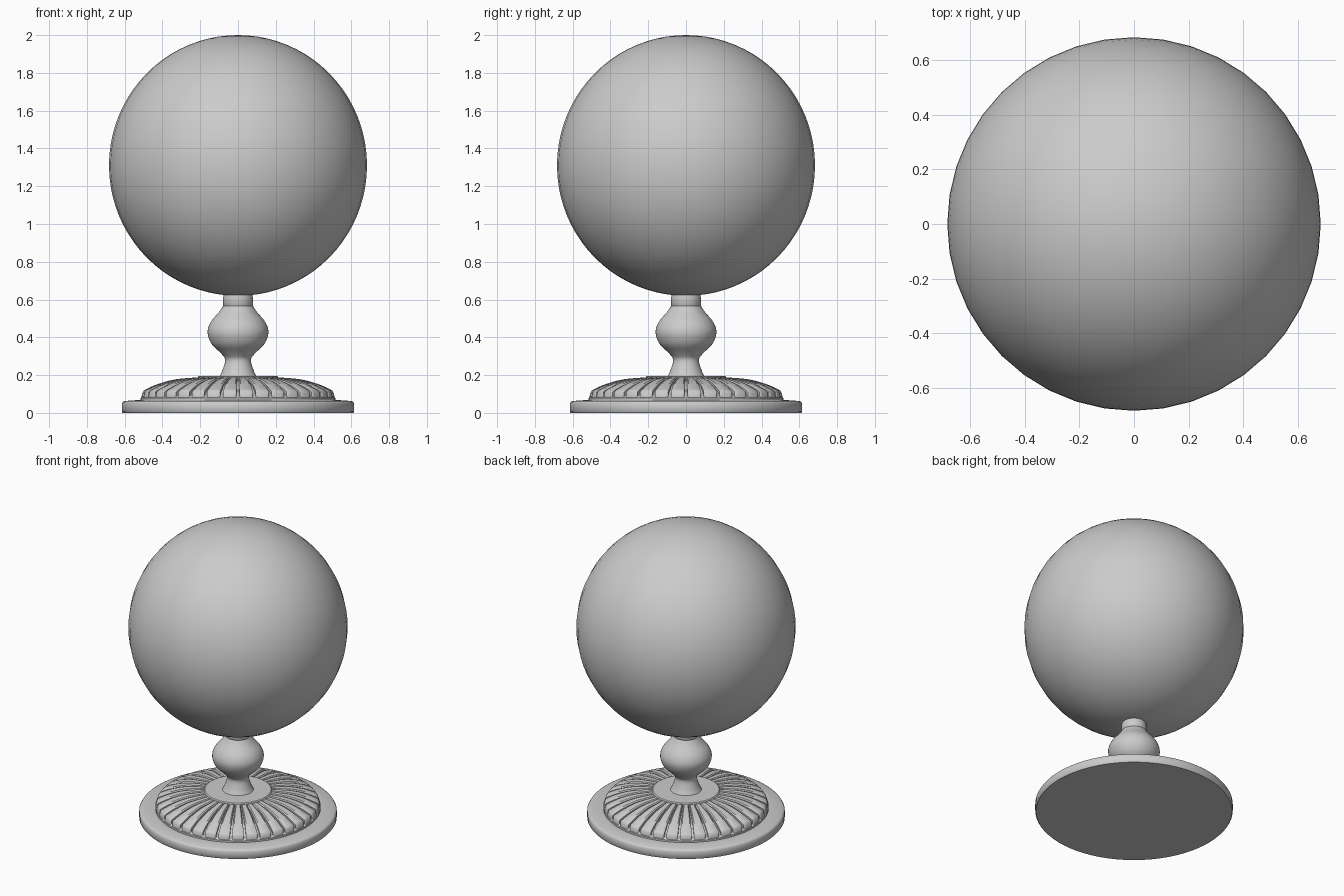
import bpy, bmesh, math
from mathutils import Matrix

cube = bpy.data.objects.get("Cube")
if cube:
    bpy.data.objects.remove(cube, do_unlink=True)

RIBS = 36


def finish(name, bm, angle=40):
    bmesh.ops.recalc_face_normals(bm, faces=bm.faces)
    mesh = bpy.data.meshes.new(name)
    bm.to_mesh(mesh)
    bm.free()
    obj = bpy.data.objects.new(name, mesh)
    bpy.context.collection.objects.link(obj)
    bpy.ops.object.select_all(action='DESELECT')
    obj.select_set(True)
    bpy.context.view_layer.objects.active = obj
    bpy.ops.object.shade_smooth_by_angle(angle=math.radians(angle))
    return obj


def lathe(name, profile, steps=72):
    """Spin a profile of (radius, height) points that starts and ends on the axis."""
    bm = bmesh.new()
    verts = [bm.verts.new((r, 0, z)) for r, z in profile]
    edges = [bm.edges.new(pair) for pair in zip(verts, verts[1:])]
    bmesh.ops.spin(bm, geom=verts + edges, cent=(0, 0, 0), axis=(0, 0, 1),
                   angle=math.tau, steps=steps)
    bmesh.ops.remove_doubles(bm, verts=bm.verts, dist=0.0005)
    return finish(name, bm)


def smooth_path(points, steps=5):
    """Catmull-Rom curve through the points."""
    ext = [points[0]] + points + [points[-1]]
    path = []
    for p, a, b, q in zip(ext, ext[1:], ext[2:], ext[3:]):
        for i in range(steps):
            t = i / steps
            path.append(tuple(
                a[k] + t / 2 * (b[k] - p[k] + t * (2*p[k] - 5*a[k] + 4*b[k] - q[k]
                                + t * (3*(a[k] - b[k]) + q[k] - p[k])))
                for k in range(2)))
    return path + [points[-1]]


# Round plinth with a softened rim
lathe("base_plate", [(0, 0), (0.61, 0), (0.615, 0.006), (0.615, 0.05),
                     (0.61, 0.058), (0.6, 0.063), (0.53, 0.068), (0, 0.068)])

# Domed core lying under the ribs, with a flat disc on top
lathe("dome_core", [(0, 0.06), (0.515, 0.06), (0.515, 0.08), (0.5, 0.088),
                    (0.475, 0.11), (0.42, 0.138), (0.33, 0.161), (0.21, 0.175),
                    (0, 0.175)])
lathe("dome_cap", [(0, 0.16), (0.212, 0.16), (0.212, 0.19), (0.206, 0.196), (0, 0.196)])

# Raised ribs radiating over the dome
rib_path = smooth_path([(0.51, 0.092), (0.5, 0.116), (0.475, 0.131),
                        (0.42, 0.154), (0.33, 0.178), (0.2, 0.189)], 3)
section = [(-1, -0.03), (-1, -0.006), (-0.75, 0), (0.75, 0), (1, -0.006), (1, -0.03)]
bm = bmesh.new()
for n in range(RIBS):
    turn = Matrix.Rotation(math.tau * (n + 0.5) / RIBS, 4, 'Z')
    rings = []
    for i, (r, z) in enumerate(rib_path):
        half = r * math.tan(math.pi / RIBS) * 0.84 * min(1, 0.7 + 0.1 * i)
        rings.append([bm.verts.new(turn @ Matrix.Translation((r, u * half, z + h)).translation)
                      for u, h in section])
    for a, b in zip(rings, rings[1:]):
        for k in range(len(section) - 1):
            bm.faces.new((a[k], a[k + 1], b[k + 1], b[k]))
    bm.faces.new(rings[0])
    bm.faces.new(rings[-1])
finish("dome_ribs", bm, 35)

# Turned stem: flared foot, bulb and neck
bulb = smooth_path([(0.1, 0.19), (0.083, 0.225), (0.068, 0.28), (0.09, 0.315),
                    (0.14, 0.365), (0.161, 0.425), (0.145, 0.48), (0.1, 0.535),
                    (0.077, 0.57)])
lathe("stem", [(0, 0.18)] + bulb + [(0, 0.57)], 48)
lathe("stem_collar", [(0, 0.56), (0.074, 0.56), (0.079, 0.567), (0.079, 0.61),
                      (0.074, 0.632), (0, 0.632)], 48)

# Large ball
bm = bmesh.new()
bmesh.ops.create_uvsphere(bm, u_segments=40, v_segments=40, radius=1)
bmesh.ops.transform(bm, verts=bm.verts, matrix=Matrix.Translation((0, 0, 1.31))
                    @ Matrix.Diagonal((0.683, 0.683, 0.69, 1)))
finish("ball", bm)
